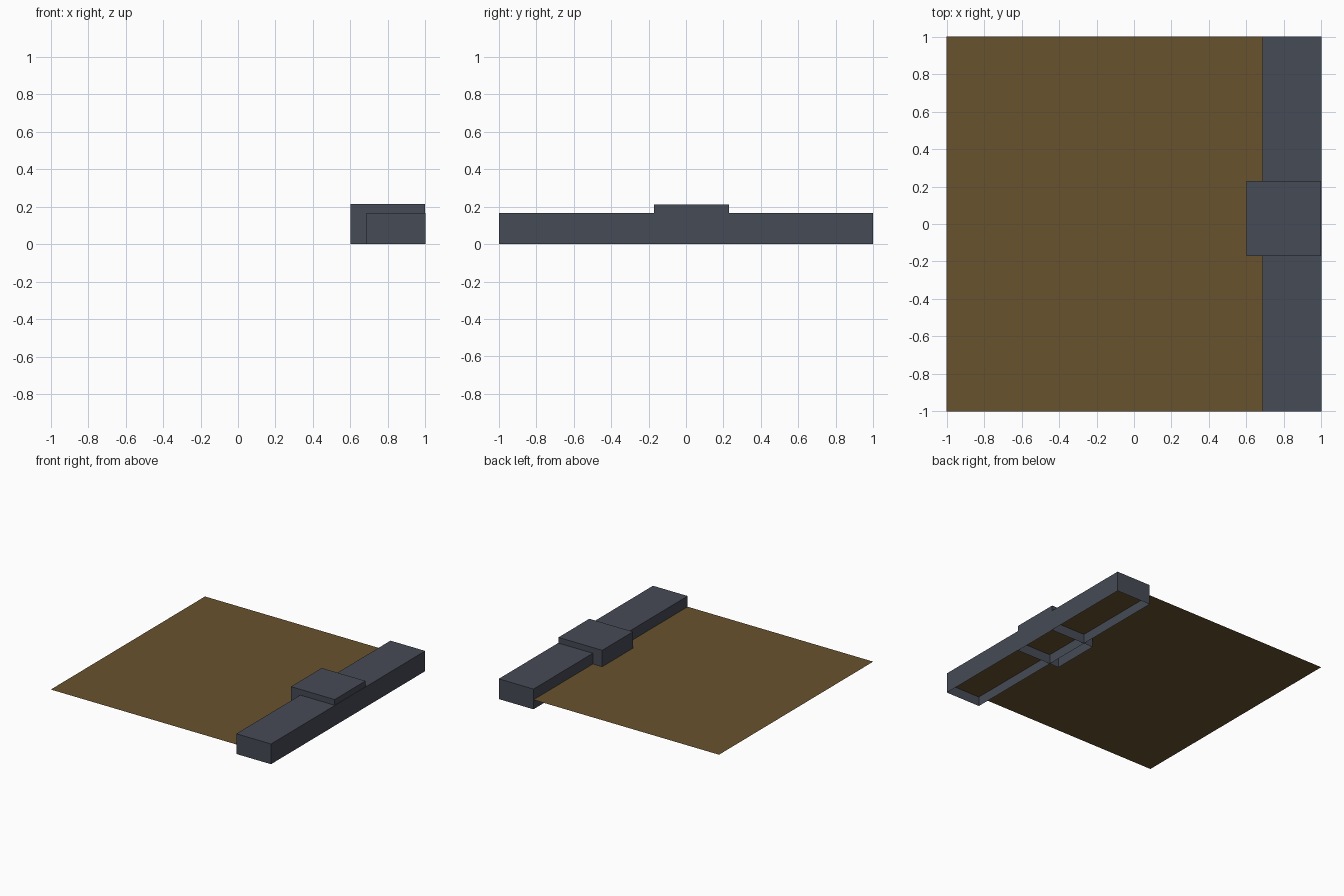
import bpy
import bmesh

if "Cube" in bpy.data.objects:
    bpy.data.objects.remove(bpy.data.objects["Cube"])


def material(name, rgb):
    m = bpy.data.materials.new(name)
    m.diffuse_color = (*rgb, 1.0)
    m.use_nodes = True
    m.node_tree.nodes["Principled BSDF"].inputs["Base Color"].default_value = m.diffuse_color
    return m


def finish(name, bm, mat):
    me = bpy.data.meshes.new(name)
    bm.to_mesh(me)
    bm.free()
    me.materials.append(mat)
    ob = bpy.data.objects.new(name, me)
    bpy.context.collection.objects.link(ob)
    return ob


def open_box(name, lo, hi, mat):
    """Box without a bottom face, spanning lo to hi."""
    bm = bmesh.new()
    bmesh.ops.create_cube(bm, size=1)
    for v in bm.verts:
        for i in range(3):
            v.co[i] = hi[i] if v.co[i] > 0 else lo[i]
    bm.normal_update()
    bottom = [f for f in bm.faces if f.normal.z < -0.5]
    bmesh.ops.delete(bm, geom=bottom, context='FACES_ONLY')
    return finish(name, bm, mat)


earth = material("earth brown", (0.138, 0.084, 0.026))
slate = material("slate grey", (0.061, 0.069, 0.093))

# Thin ground sheet, cutting through the lower half of the walls
bm = bmesh.new()
bmesh.ops.create_grid(bm, x_segments=1, y_segments=1, size=1)
ground = finish("ground_sheet", bm, earth)
ground.location.z = 0.078

# Long wall along the right edge and the wider block across it
open_box("long_wall", (0.685, -1, 0), (1, 1, 0.166), slate)
open_box("wall_block", (0.6, -0.17, 0), (0.997, 0.23, 0.213), slate)
